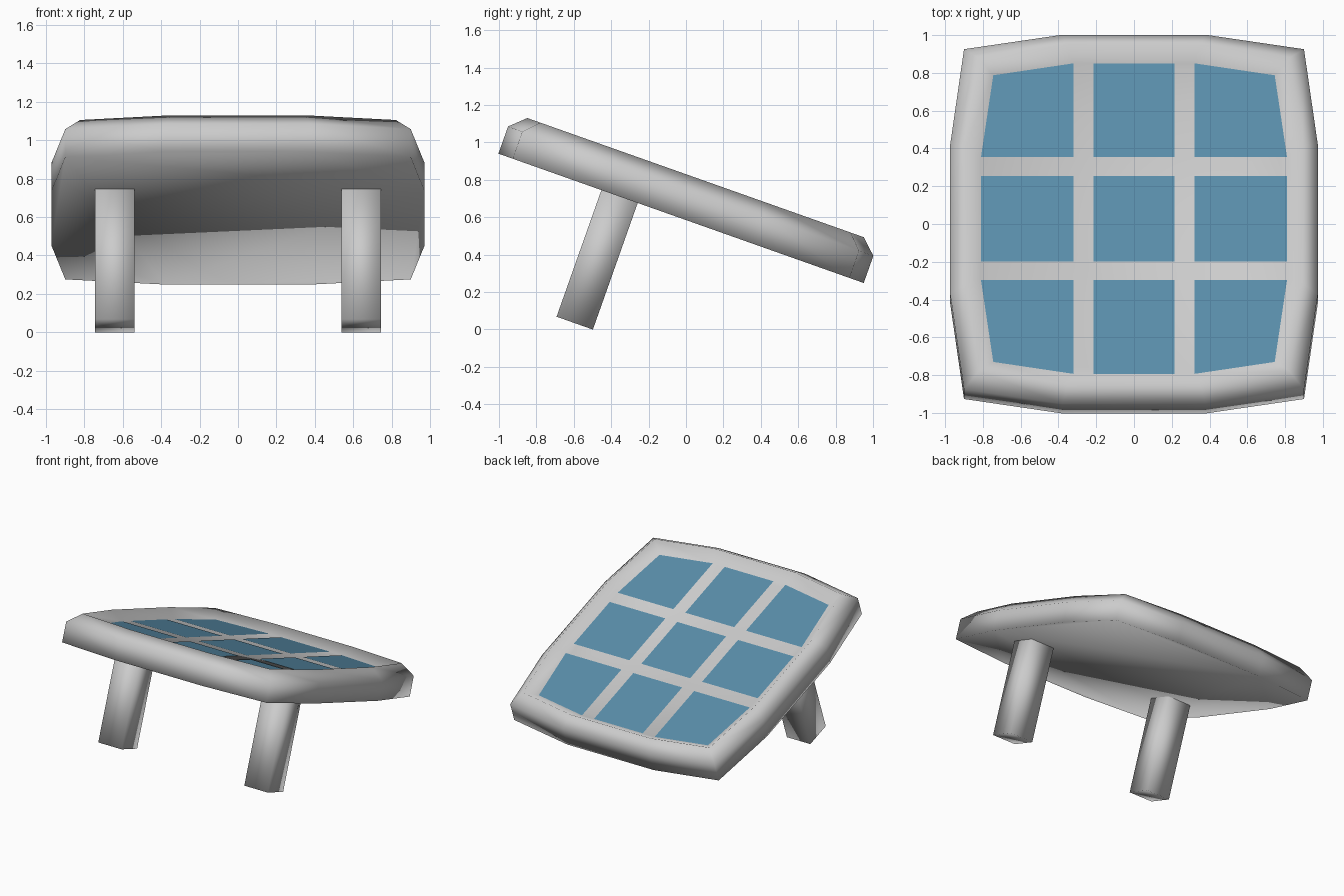
import bpy, bmesh, math
from mathutils import Matrix

if "Cube" in bpy.data.objects:
    bpy.data.objects.remove(bpy.data.objects["Cube"])

# Everything is modelled in the panel's own frame, then tilted about x
TILT = Matrix.Rotation(math.radians(-19.5), 4, 'X')
V0 = -0.223                                     # panel centre along the slope
OUTER = [(0.38, 1.036), (0.90, 0.955), (0.973, 0.42)]
INNER = [(0.32, 0.872), (0.745, 0.805), (0.81, 0.346)]


def finish(name, bm, smooth, mat=None):
    bm.transform(TILT)
    for f in bm.faces:
        f.smooth = smooth
    me = bpy.data.meshes.new(name)
    bm.to_mesh(me)
    bm.free()
    ob = bpy.data.objects.new(name, me)
    bpy.context.collection.objects.link(ob)
    if mat:
        me.materials.append(mat)


def outline(t):
    """Twelve-sided panel outline, t = 0 outer edge, t = 1 cell border."""
    q = [(a + (c - a) * t, b + (d - b) * t) for (a, b), (c, d) in zip(OUTER, INNER)]
    return (q + [(x, -y) for x, y in reversed(q)] +
            [(-x, -y) for x, y in q] + [(-x, y) for x, y in reversed(q)])


def loft(bm, rings):
    """Skin closed rings and cap both ends."""
    loops = [[bm.verts.new(p) for p in r] for r in rings]
    for a, b in zip(loops, loops[1:]):
        n = len(a)
        for i in range(n):
            bm.faces.new((a[i], a[(i + 1) % n], b[(i + 1) % n], b[i]))
    bm.faces.new(loops[0])
    bm.faces.new(loops[-1])
    bmesh.ops.recalc_face_normals(bm, faces=bm.faces)


# Panel frame: flat underside, chamfered rim, top dished down to the cells
bm = bmesh.new()
profile = [(0, 0.551), (0, 0.705), (0.5, 0.782), (1, 0.713)]
loft(bm, [[(x, y + V0, n) for x, y in outline(t)] for t, n in profile])
finish("panel_frame", bm, True)

# Nine solar cells lying in the dished top
blue = bpy.data.materials.new("cell_blue")
blue.diffuse_color = (0.10, 0.27, 0.40, 1)
blue.use_nodes = True
blue.node_tree.nodes["Principled BSDF"].inputs["Base Color"].default_value = blue.diffuse_color
bm = bmesh.new()


def cell(pts):
    f = bm.faces.new([bm.verts.new((x, y + V0, 0.7155)) for x, y in pts])
    f.normal_update()
    if f.normal.z < 0:
        f.normal_flip()


cell([(-0.215, -0.24), (0.215, -0.24), (0.215, 0.24), (-0.215, 0.24)])
for s in (-1, 1):
    cell([(s * 0.32, -0.24), (s * 0.81, -0.24), (s * 0.81, 0.24), (s * 0.32, 0.24)])
    cell([(-0.215, s * 0.346), (0.215, s * 0.346), (0.215, s * 0.872), (-0.215, s * 0.872)])
    for r in (-1, 1):
        cell([(s * x, r * y) for x, y in [(0.32, 0.346)] + INNER])
finish("solar_cells", bm, False, blue)

# Two square legs, perpendicular to the panel
for side, s in (("left", -1), ("right", 1)):
    bm = bmesh.new()
    loft(bm, [[(s * 0.643 + i * 0.103, -0.572 + j * 0.103, n)
               for i, j in ((-1, -1), (1, -1), (1, 1), (-1, 1))]
              for n in (-0.167, 0.555)])
    finish(side + "_leg", bm, True)
